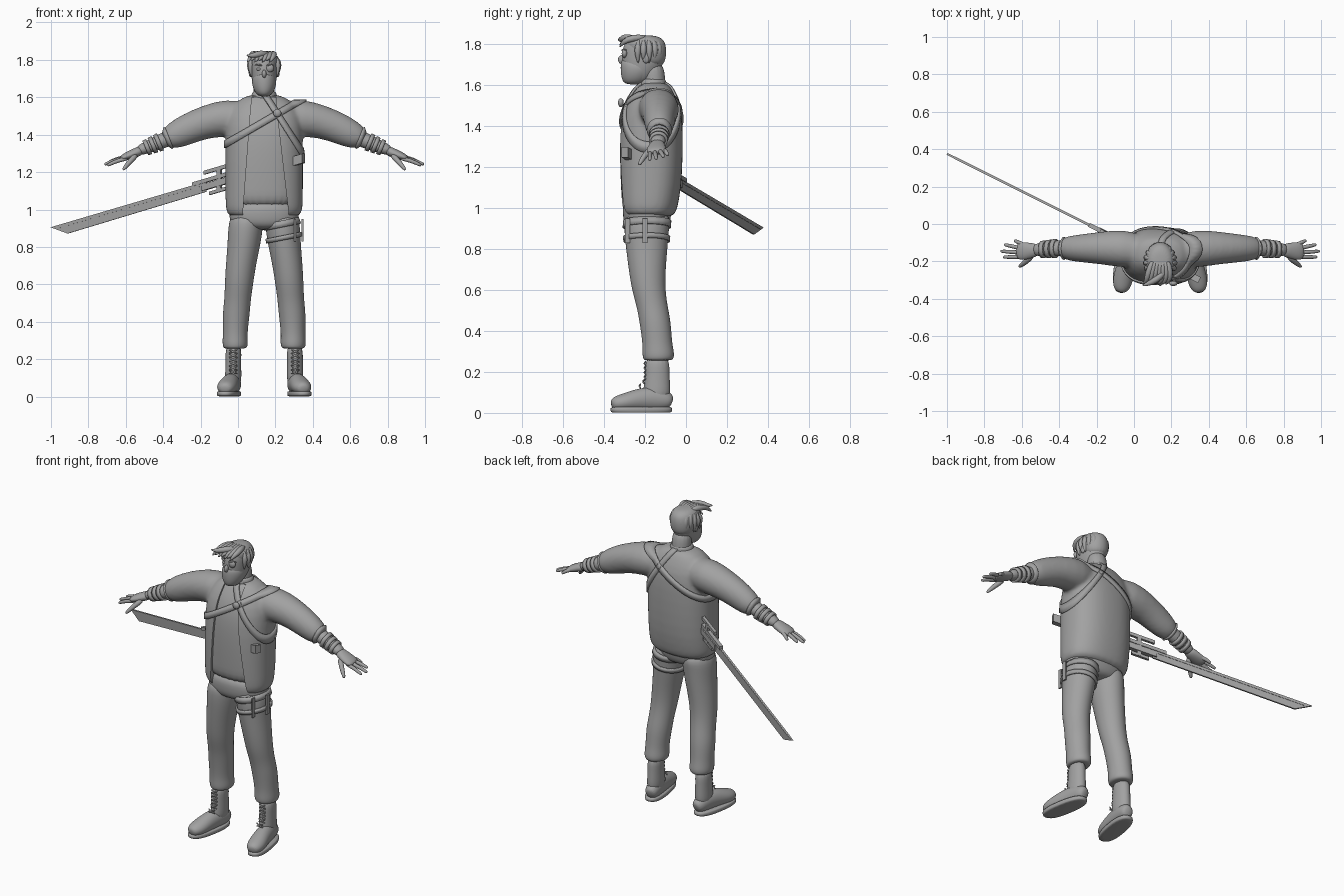
import bpy, bmesh, math
from mathutils import Vector
from mathutils.bvhtree import BVHTree

if "Cube" in bpy.data.objects:
    bpy.data.objects.remove(bpy.data.objects["Cube"])

MID = 0.14  # the figure stands to one side, balanced by the sword

grey = bpy.data.materials.new("plain_grey")
grey.use_nodes = True
grey.diffuse_color = (0.36, 0.36, 0.36, 1)
grey.node_tree.nodes["Principled BSDF"].inputs["Base Color"].default_value = grey.diffuse_color


def finish(name, bm, sub=0, smooth=True):
    bmesh.ops.recalc_face_normals(bm, faces=bm.faces)
    for f in bm.faces:
        f.smooth = smooth
    me = bpy.data.meshes.new(name)
    bm.to_mesh(me)
    bm.free()
    me.materials.append(grey)
    ob = bpy.data.objects.new(name, me)
    bpy.context.collection.objects.link(ob)
    if sub:
        ob.modifiers.new("round", "SUBSURF").levels = sub
        ob.modifiers["round"].render_levels = sub
    return ob


def add_loft(bm, rings, s=1, flat=True, n=16, power=2.0):
    """Skin rings (x, y, z, a, b); flat rings are level, others follow the path."""
    pts = [Vector((MID + s * r[0], r[1], r[2])) for r in rings]
    rows = []
    for i, (c, r) in enumerate(zip(pts, rings)):
        u, v = Vector((1, 0, 0)), Vector((0, 1, 0))
        if not flat:
            t = (pts[min(i + 1, len(pts) - 1)] - pts[max(i - 1, 0)]).normalized()
            up = Vector((0, 0, 1)) if abs(t.z) < 0.9 else Vector((0, 1, 0))
            u = (up - t * up.dot(t)).normalized()
            v = t.cross(u)
        row = []
        for k in range(n):
            a = 2 * math.pi * k / n
            ca, sa = math.cos(a), math.sin(a)
            ca = math.copysign(abs(ca) ** (2 / power), ca)
            sa = math.copysign(abs(sa) ** (2 / power), sa)
            row.append(bm.verts.new(c + u * ca * r[3] + v * sa * r[4]))
        rows.append(row)
    for p, q in zip(rows, rows[1:]):
        for k in range(n):
            bm.faces.new((p[k], p[(k + 1) % n], q[(k + 1) % n], q[k]))
    bm.faces.new(rows[0])
    bm.faces.new(rows[-1])


def loft(name, rings, sub=2, **kw):
    bm = bmesh.new()
    add_loft(bm, rings, **kw)
    return finish(name, bm, sub)


def tube(name, pts, radii, s=1):
    return loft(name, [(*p, r, r) for p, r in zip(pts, radii)], sub=1, s=s, flat=False, n=8)


def ball(name, loc, size):
    bm = bmesh.new()
    bmesh.ops.create_uvsphere(bm, u_segments=16, v_segments=10, radius=1)
    for v in bm.verts:
        v.co = Vector((MID, 0, 0)) + Vector(loc) + v.co * Vector(size)
    return finish(name, bm)


def prism(name, outline, push):
    """Extrude an outline of points by a vector."""
    bm = bmesh.new()
    face = bm.faces.new([bm.verts.new(p) for p in outline])
    new = bmesh.ops.extrude_face_region(bm, geom=[face])["geom"]
    bmesh.ops.translate(bm, vec=push, verts=[g for g in new if isinstance(g, bmesh.types.BMVert)])
    return finish(name, bm, smooth=False)


def surface(ob):
    bpy.context.view_layer.update()
    return BVHTree.FromObject(ob, bpy.context.evaluated_depsgraph_get())


def strap(name, tree, centre, normal, width, reach=0.5, lift=0.004, n=64):
    """Band that hugs a surface where a plane cuts it."""
    c, nrm = Vector(centre) + Vector((MID, 0, 0)), Vector(normal).normalized()
    u = nrm.orthogonal().normalized()
    v = nrm.cross(u)
    bm = bmesh.new()
    rims = []
    for side in (-0.5, 0.5):
        rim, last = [], c
        for k in range(n):
            a = 2 * math.pi * k / n
            d = u * math.cos(a) + v * math.sin(a)
            hit = tree.ray_cast(c + nrm * width * side + d * reach, -d, reach)[0]
            last = hit + d * lift if hit else last
            rim.append(bm.verts.new(last))
        rims.append(rim)
    for k in range(n):
        j = (k + 1) % n
        bm.faces.new((rims[0][k], rims[0][j], rims[1][j], rims[1][k]))
    ob = finish(name, bm)
    ob.modifiers.new("thick", "SOLIDIFY").thickness = 0.012
    ob.modifiers["thick"].offset = 0
    return ob


# Jacket: torso and sleeves fused into one skin
torso = [(0, -.185, .945, .195, .13), (0, -.185, 1.0, .207, .143), (0, -.177, 1.1, .208, .155),
         (0, -.175, 1.25, .208, .16), (0, -.172, 1.4, .208, .157), (0, -.165, 1.5, .20, .14),
         (0, -.16, 1.57, .16, .10), (0, -.155, 1.62, .085, .065)]
sleeve = [(.08, -.15, 1.49, .09, .09), (.2, -.13, 1.49, .105, .105), (.31, -.128, 1.47, .09, .09),
          (.41, -.13, 1.43, .085, .078), (.48, -.13, 1.395, .075, .07), (.54, -.13, 1.37, .052, .052)]
bm = bmesh.new()
add_loft(bm, torso, n=32, power=2.4)
for s in (1, -1):
    add_loft(bm, sleeve, s=s, flat=False)
jacket = finish("jacket", bm, 1)
mod = jacket.modifiers.new("fuse", "REMESH")
mod.mode, mod.voxel_size, mod.use_smooth_shade = "VOXEL", 0.011, True
mod = jacket.modifiers.new("soften", "SMOOTH")
mod.factor, mod.iterations = 0.5, 8
skin = surface(jacket)

# Open jacket front with the shirt inside
edge = [(.02, .9), (.28, .9), (.21, 1.5), (.2, 1.66), (.08, 1.66), (.065, 1.5)]
cutter = prism("opening_cutter", [(x, -.5, z) for x, z in edge], (0, .29, 0))
cutter.hide_render = True
cutter.display_type = "WIRE"
cutter.hide_set(True)
mod = jacket.modifiers.new("opening", "BOOLEAN")
mod.operation, mod.object = "DIFFERENCE", cutter
loft("shirt", [(x, y, z, a - .014, b - .014) for x, y, z, a, b in torso[1:]], n=32, power=2.4)
loft("collar", [(0, -.16, 1.57, .08, .07), (0, -.16, 1.62, .068, .064), (0, -.16, 1.635, .06, .058)])
loft("neck", [(0, -.155, 1.55, .06, .06), (0, -.155, 1.62, .057, .056), (0, -.165, 1.72, .058, .056)])

# Harness straps
strap("chest_strap", skin, (0, -.17, 1.47), (-.5, 0, .86), .035)
strap("shoulder_strap", skin, (.11, -.16, 1.45), (.84, 0, .54), .03)
ball("strap_buckle", (.07, -.318, 1.515), (.022, .014, .022))

# Arms and hands
tips = [(.78, -.088, 1.258), (.835, -.11, 1.25), (.855, -.145, 1.24), (.84, -.177, 1.235)]
for s, side in ((1, "left"), (-1, "right")):
    arm = loft(side + "_forearm", [(.48, -.13, 1.395, .045, .045), (.56, -.13, 1.36, .041, .043),
                                   (.62, -.135, 1.335, .034, .036), (.68, -.14, 1.31, .028, .036)],
               s=s, flat=False)
    tree = surface(arm)
    for k, x in enumerate((.565, .595, .625)):
        strap(f"{side}_wrist_band_{k}", tree, (s * x, -.132, 1.36 - (x - .56) * .42),
              (s, 0, -.42), .022, reach=.1, n=32)
    strap(side + "_cuff", skin, (s * .52, -.13, 1.378), (s, 0, -.4), .022, reach=.1, n=32)
    loft(side + "_palm", [(.65, -.138, 1.32, .026, .032), (.69, -.142, 1.302, .026, .042),
                          (.735, -.145, 1.285, .022, .05), (.77, -.145, 1.27, .014, .044)],
         s=s, flat=False)
    for k, tip in enumerate(tips):
        base = Vector((.72, -.115 - .02 * k, 1.288 - .004 * k))
        tip = Vector(tip)
        mid = base.lerp(tip, .55) + Vector((0, 0, .008))
        tube(f"{side}_finger_{k}", [base, mid, tip.lerp(mid, .15), tip], (.013, .012, .01, .006), s)
    tube(side + "_thumb", [(.68, -.165, 1.295), (.715, -.2, 1.26), (.745, -.222, 1.225),
                           (.755, -.23, 1.21)], (.018, .016, .012, .007), s)

# Trousers
loft("hips", [(0, -.185, 1.06, .18, .125), (0, -.19, .97, .192, .122), (0, -.192, .92, .185, .112),
              (0, -.19, .89, .09, .08)], power=2.3)
for s, side in ((1, "left"), (-1, "right")):
    leg = loft(side + "_trouser_leg", [
        (.09, -.185, .99, .09, .115), (.1, -.193, .9, .095, .112), (.107, -.192, .82, .09, .105),
        (.125, -.19, .7, .082, .092), (.135, -.183, .6, .077, .083), (.142, -.165, .52, .072, .077),
        (.15, -.15, .44, .074, .078), (.155, -.14, .34, .066, .073), (.155, -.135, .29, .07, .08),
        (.155, -.135, .262, .066, .076), (.157, -.138, .255, .05, .06)], s=s)
    if s > 0:
        tree = surface(leg)
        for k, z in enumerate((.925, .85)):
            strap(f"thigh_strap_{k}", tree, (.107, -.19, z), (-.2, 0, 1), .035 - k * .01, reach=.3)
        for x, y in ((.2, -.2), (.16, -.285)):
            prism("thigh_link", [(MID + x, y + j, z) for j, z in
                                 ((-.012, .83), (.012, .83), (.012, .95), (-.012, .95))], (.009, 0, 0))

    # Boots
    loft(side + "_boot_shaft", [(.163, -.14, .28, .045, .06), (.165, -.14, .2, .042, .06),
                                (.165, -.142, .13, .044, .066), (.167, -.145, .05, .046, .07)], s=s)
    loft(side + "_boot_foot", [(.158, -.068, .05, .03, .025), (.162, -.09, .06, .045, .042),
                               (.17, -.15, .07, .062, .047), (.185, -.23, .065, .056, .05),
                               (.2, -.3, .052, .044, .056), (.208, -.345, .045, .036, .044),
                               (.212, -.365, .04, .02, .022)], s=s, flat=False)
    sole = [(0, 0, z, w, w * 2.68) for z, w in ((.001, .053), (.002, .057), (.026, .058), (.03, .054))]
    ob = loft(side + "_boot_sole", [(x - MID, *r) for x, *r in sole], power=2.5, n=24, sub=1)
    ob.location = (MID + s * .188, -.218, 0)
    ob.rotation_euler.z = s * .17
    for k in range(6):
        z = .12 + .022 * k
        y = -.207 - max(0, .15 - z) * .8
        for m in (1, -1):
            tube(f"{side}_lace", [(.166 - m * .024, y + .012, z), (.166, y, z + .011),
                                  (.166 + m * .024, y + .012, z + .022)], (.005, .005, .005), s)

# Head, face mask and eyewear
loft("head", [(0, -.245, 1.605, .028, .04), (0, -.23, 1.635, .052, .075), (0, -.213, 1.69, .068, .1),
              (0, -.207, 1.75, .072, .106), (0, -.203, 1.8, .072, .104), (0, -.2, 1.84, .045, .07)], n=20)
loft("face_mask", [(0, -.255, 1.602, .03, .045), (0, -.245, 1.635, .056, .072),
                   (0, -.235, 1.68, .069, .086), (0, -.24, 1.72, .06, .079), (0, -.25, 1.73, .02, .055)], n=20)
ball("nose", (0, -.312, 1.725), (.012, .02, .022))
for s, side in ((1, "left"), (-1, "right")):
    ball(side + "_ear", (s * .073, -.195, 1.735), (.01, .018, .028))
    ball(side + "_eye", (s * .028, -.296, 1.75), (.014, .012, .008))
    tube(side + "_brow", [(.01, -.312, 1.768), (.03, -.31, 1.776), (.055, -.288, 1.77)], (.005, .006, .003), s)
ball("eye_lens", (.03, -.3, 1.756), (.022, .014, .022))

# Hair: cap, hanging locks and a swept fringe
loft("hair_cap", [(0, -.165, 1.69, .055, .055), (0, -.18, 1.74, .078, .085), (0, -.198, 1.79, .082, .103),
                  (0, -.2, 1.825, .07, .092), (0, -.2, 1.845, .04, .05)], n=20)
for k in range(13):
    a = math.radians(-20 + k * 220 / 12)
    ca, sa = math.cos(a), math.sin(a)
    tube(f"hair_lock_{k}", [(f * .074 * ca, -.205 + f * .088 * sa, z) for f, z in
                            ((.8, 1.825), (1.05, 1.79), (1.05, 1.75), (.95, 1.705 + .012 * (k % 2)))],
         (.014, .02, .015, .003))
for k in range(7):
    x = -.06 + .02 * k
    tube(f"fringe_{k}", [(x * .6, -.19, 1.832), (x - .004, -.26, 1.833), (x - .012, -.305, 1.815),
                         (x - .032, -.325, 1.785 + .01 * (k % 2))], (.015, .02, .015, .003))
tube("fringe_tuft", [(.03, -.25, 1.83), (-.02, -.3, 1.835), (-.065, -.32, 1.82), (-.097, -.33, 1.825)],
     (.015, .022, .014, .003))


# Sword slung through the back, tip low behind the right side
def sword_part(name, outline, thick):
    n = Vector((.5, 1, 0)).normalized() * thick
    return prism(name, [Vector((x, .375 - .5 * (x + 1), .905 + .295 * (x + 1) + h)) - n / 2
                        for x, h in outline], n)


def bar(name, x1, x2, low, high, thick):
    sword_part(name, [(x1, low), (x2, low), (x2, high), (x1, high)], thick)


sword_part("blade", [(-1, 0), (-.91, -.06), (-.17, -.055), (-.17, 0)], .01)
bar("blade_spine", -.96, -.17, -.018, -.001, .014)
bar("grip", -.19, .32, -.045, -.01, .028)
bar("pommel", .3, .35, -.055, -.005, .035)
bar("guard_collar", -.24, -.05, -.005, .016, .022)
bar("guard_rail", -.18, -.02, .04, .06, .018)
bar("guard_post", -.11, -.09, -.075, .05, .02)
bar("guard_hook", -.15, -.06, -.078, -.06, .018)
